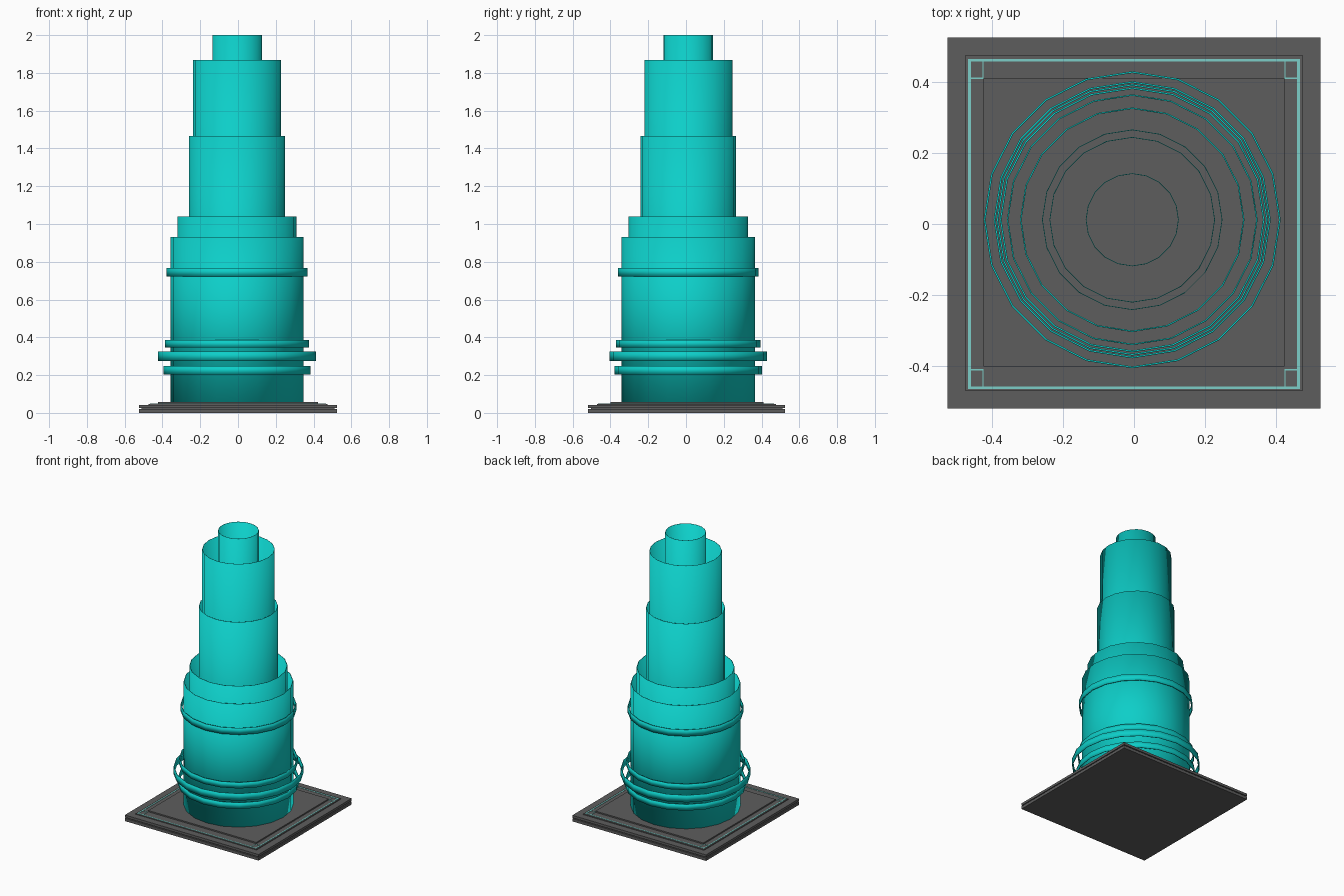
import bpy, bmesh, math

cube = bpy.data.objects.get("Cube")
if cube:
    bpy.data.objects.remove(cube, do_unlink=True)


def material(name, rgb):
    m = bpy.data.materials.new(name)
    m.use_nodes = True
    m.diffuse_color = (*rgb, 1)
    m.node_tree.nodes["Principled BSDF"].inputs["Base Color"].default_value = (*rgb, 1)
    return m


TEAL = material("teal", (0.004, 0.62, 0.58))
PALE = material("pale_teal", (0.2, 0.62, 0.58))
GREY = material("dark_grey", (0.11, 0.11, 0.11))
CENTRE = (-0.005, 0.012)
SIDES = 20


def finish(name, bm, mat):
    mesh = bpy.data.meshes.new(name)
    bm.to_mesh(mesh)
    bm.free()
    mesh.materials.append(mat)
    obj = bpy.data.objects.new(name, mesh)
    bpy.context.collection.objects.link(obj)
    return obj


def tube(name, radius, z0, z1, wall):
    """Open-ended upright tube with a thin wall."""
    bm = bmesh.new()
    rows = [[bm.verts.new((CENTRE[0] + radius * math.cos(math.tau * i / SIDES),
                           CENTRE[1] + radius * math.sin(math.tau * i / SIDES), z))
             for i in range(SIDES)] for z in (z0, z1)]
    low, high = rows
    for i in range(SIDES):
        j = (i + 1) % SIDES
        bm.faces.new((low[i], low[j], high[j], high[i])).smooth = True
    obj = finish(name, bm, TEAL)
    if wall:
        mod = obj.modifiers.new("wall", "SOLIDIFY")
        mod.thickness = wall
        mod.offset = -1
    bpy.ops.object.select_all(action="DESELECT")
    bpy.context.view_layer.objects.active = obj
    obj.select_set(True)
    bpy.ops.object.shade_smooth_by_angle(angle=math.radians(40))


def box(bm, x0, x1, y0, y1, z0, z1):
    verts = bmesh.ops.create_cube(bm, size=1)["verts"]
    for v in verts:
        v.co = (x1 if v.co.x > 0 else x0, y1 if v.co.y > 0 else y0,
                z1 if v.co.z > 0 else z0)


def slab(name, hx, hy, z0, z1, y=0.003):
    bm = bmesh.new()
    box(bm, -hx, hx, y - hy, y + hy, z0, z1)
    finish(name, bm, GREY)


# Square base: two plates with a recessed seam, then shallow steps
slab("base_lower_plate", 0.525, 0.522, 0.0, 0.02)
slab("base_seam", 0.51, 0.507, 0.02, 0.026)
slab("base_upper_plate", 0.525, 0.522, 0.026, 0.043)
slab("base_step", 0.475, 0.473, 0.043, 0.048)
slab("base_raised_panel", 0.424, 0.406, 0.048, 0.057, 0.005)

# Inlaid border with a small square in each corner
bm = bmesh.new()
X, Y, W, T = 0.467, 0.465, 0.008, 0.004
for s in (-1, 1):
    box(bm, -X, X, *sorted((s * Y, s * (Y - W))), 0.047, 0.05)
    box(bm, *sorted((s * X, s * (X - W))), -Y + W, Y - W, 0.047, 0.05)
    for t in (-1, 1):
        sx = sorted((s * (X - W), s * 0.423))
        sy = sorted((t * (Y - W), t * 0.408))
        box(bm, *sx, *sorted((t * 0.408, t * (0.408 + T))), 0.047, 0.05)
        box(bm, *sorted((s * 0.423, s * (0.423 + T))), *sy, 0.047, 0.05)
finish("base_border", bm, PALE)

# Nested tubes, tallest in the middle
for name, radius, top in (("outer_tube", 0.353, 0.93), ("second_tube", 0.316, 1.04),
                          ("third_tube", 0.254, 1.465), ("fourth_tube", 0.233, 1.868),
                          ("core_tube", 0.131, 2.0)):
    tube(name, radius, 0.055, top, 0.004 if radius > 0.3 else 0.002)

# Floating bands around the outer tube
for name, radius, z0, z1 in (("lowest_band", 0.39, 0.203, 0.247),
                             ("widest_band", 0.418, 0.275, 0.325),
                             ("third_band", 0.382, 0.345, 0.387),
                             ("upper_band", 0.373, 0.722, 0.768)):
    tube(name, radius, z0, z1, 0.005)
